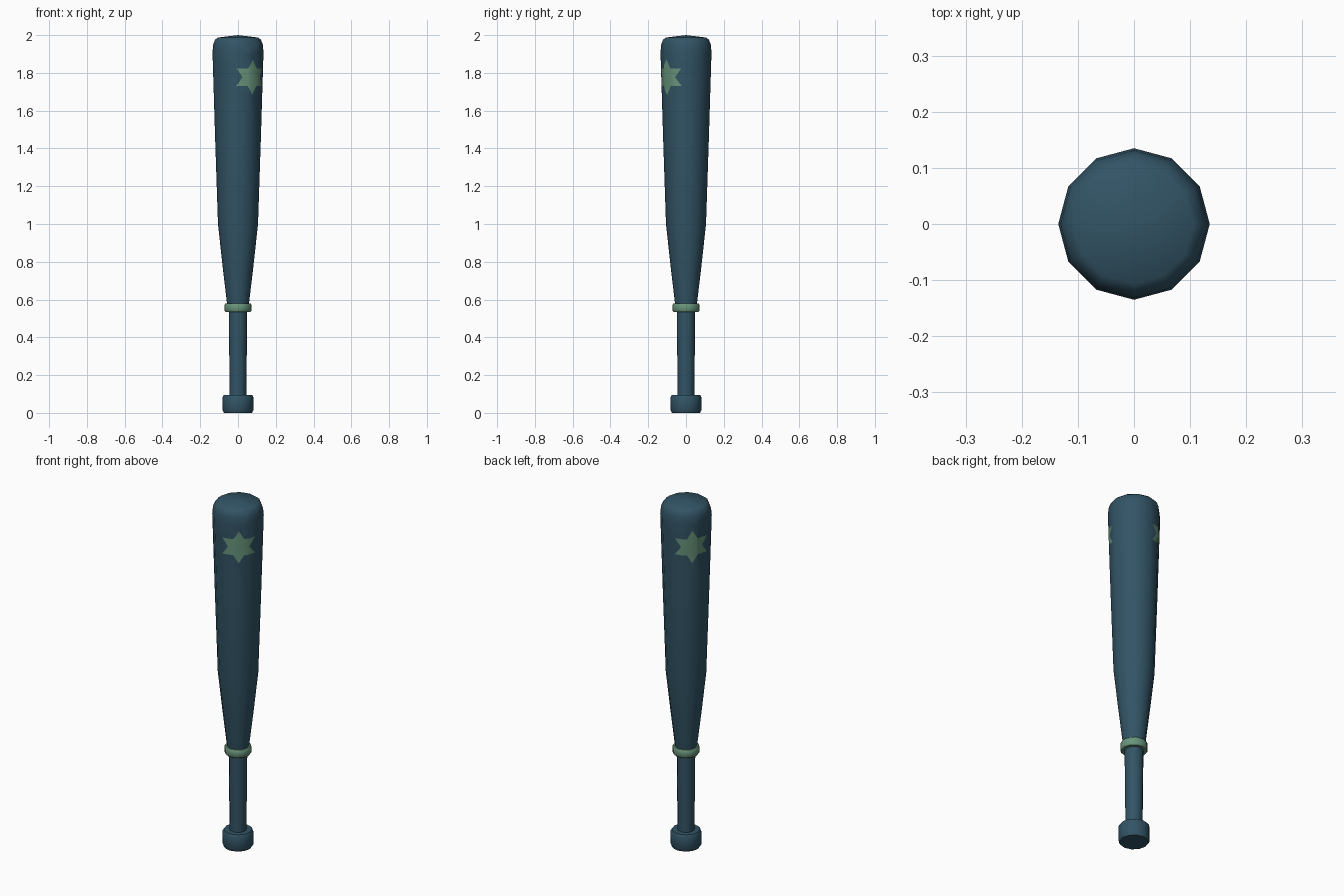
import bpy, bmesh, math
from mathutils import Vector

if "Cube" in bpy.data.objects:
    bpy.data.objects.remove(bpy.data.objects["Cube"])

SIDES = 12


def material(name, rgb):
    m = bpy.data.materials.new(name)
    m.diffuse_color = (*rgb, 1.0)
    m.use_nodes = True
    m.node_tree.nodes["Principled BSDF"].inputs["Base Color"].default_value = m.diffuse_color
    return m


teal = material("dark teal", (0.032, 0.088, 0.130))
green = material("sage green", (0.140, 0.300, 0.200))


def lathe(profile):
    """Spin (radius, z) points into a closed 12-sided solid; radius 0 makes a pole."""
    bm = bmesh.new()
    rings = []
    for r, z in profile:
        n = SIDES if r > 0 else 1
        rings.append([bm.verts.new((r * math.cos(math.tau * i / SIDES),
                                    r * math.sin(math.tau * i / SIDES), z)) for i in range(n)])
    for a, b in zip(rings, rings[1:]):
        for i in range(SIDES):
            j = (i + 1) % SIDES
            if len(a) == 1:
                bm.faces.new((a[0], b[j], b[i]))
            elif len(b) == 1:
                bm.faces.new((a[i], a[j], b[0]))
            else:
                bm.faces.new((a[i], a[j], b[j], b[i]))
    bmesh.ops.recalc_face_normals(bm, faces=bm.faces)
    return bm


def finish(name, bm, mats):
    me = bpy.data.meshes.new(name)
    bm.to_mesh(me)
    bm.free()
    for m in mats:
        me.materials.append(m)
    ob = bpy.data.objects.new(name, me)
    bpy.context.collection.objects.link(ob)
    bpy.ops.object.select_all(action='DESELECT')
    ob.select_set(True)
    bpy.context.view_layer.objects.active = ob
    bpy.ops.object.shade_smooth_by_angle(angle=math.radians(40))
    return ob


def cut_star(bm, azimuth, z, radius, stretch):
    """Cut a six-pointed star into the barrel and colour the faces inside it."""
    out = Vector((math.cos(azimuth), math.sin(azimuth), 0))
    side = Vector((-out.y, out.x, 0))
    centre = Vector((0, 0, z))

    def near():
        return [f for f in bm.faces
                if f.calc_center_median().dot(out) > 0.03
                and f.normal.dot(out) > 0.3 and abs(f.normal.z) < 0.3
                and f.calc_center_median().z > 1.0]

    # the six straight lines of two overlapping triangles
    lines = []
    for k in range(6):
        a = math.radians(30 + 60 * k)
        n = side * (math.cos(a) / stretch) + Vector((0, 0, math.sin(a)))
        lines.append(n)
        faces = near()
        geom = faces + list({e for f in faces for e in f.edges}) \
            + list({v for f in faces for v in f.verts})
        bmesh.ops.bisect_plane(bm, geom=geom, dist=1e-6, plane_co=centre + n.normalized()
                               * (radius / 2 / n.length), plane_no=n)
    bm.normal_update()
    for f in near():
        p = f.calc_center_median() - centre
        inside = [p.dot(n) < radius / 2 for n in lines]
        if all(inside[0::2]) or all(inside[1::2]):
            f.material_index = 1


# knob at the base
finish("knob", lathe([(0, 0), (0.074, 0), (0.081, 0.012), (0.081, 0.085),
                      (0.074, 0.096), (0, 0.096)]), [teal])

# slim grip
finish("handle", lathe([(0, 0.08), (0.044, 0.08), (0.049, 0.56), (0, 0.56)]), [teal])

# raised ring between handle and barrel
finish("grip_ring", lathe([(0, 0.535), (0.066, 0.535), (0.071, 0.541), (0.071, 0.574),
                           (0.066, 0.58), (0, 0.58)]), [green])

# barrel with a star on the front right and one on the back left
barrel = lathe([(0, 0.56), (0.056, 0.56), (0.082, 0.78), (0.106, 1.0), (0.121, 1.45),
                (0.135, 1.91), (0.131, 1.95), (0.122, 1.975), (0.106, 1.987), (0, 2.0)])
cut_star(barrel, math.radians(-53), 1.777, 0.094, 1.05)
cut_star(barrel, math.radians(140), 1.777, 0.094, 1.05)
finish("barrel", barrel, [teal, green])
